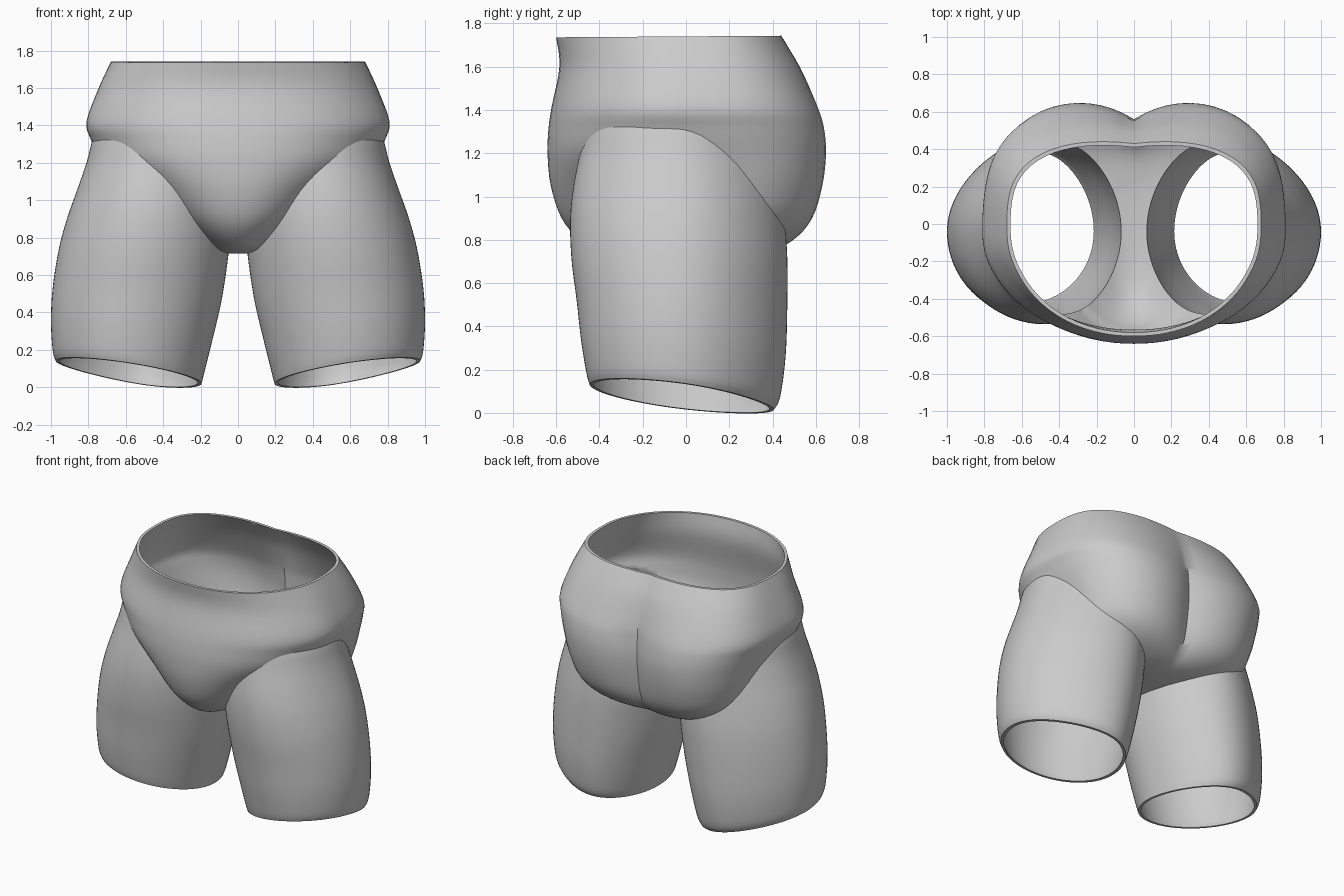
import bpy, bmesh, math
from math import cos, sin, pi, exp

if "Cube" in bpy.data.objects:
    bpy.data.objects.remove(bpy.data.objects["Cube"])

WALL = 0.02
SEG = 80
STEPS = 4

cloth = bpy.data.materials.new("light grey")
cloth.diffuse_color = (0.6, 0.6, 0.6, 1)
cloth.use_nodes = True
cloth.node_tree.nodes["Principled BSDF"].inputs["Base Color"].default_value = cloth.diffuse_color


def smooth_rows(rows):
    """Catmull-Rom interpolation of the profile rows."""
    out = []
    for i in range(len(rows) - 1):
        p0, p1 = rows[max(i - 1, 0)], rows[i]
        p2, p3 = rows[i + 1], rows[min(i + 2, len(rows) - 1)]
        for s in range(STEPS):
            t = s / STEPS
            out.append([0.5 * (2 * b + (c - a) * t + (2 * a - 5 * b + 4 * c - d) * t * t
                               + (3 * b - a - 3 * c + d) * t ** 3)
                        for a, b, c, d in zip(p0, p1, p2, p3)])
    return out + [list(rows[-1])]


def loft(name, rings):
    """Closed solid through a list of rings, bottom to top."""
    bm = bmesh.new()
    loops = [[bm.verts.new(p) for p in ring] for ring in rings]
    for a, b in zip(loops, loops[1:]):
        for i in range(SEG):
            j = (i + 1) % SEG
            bm.faces.new((a[i], a[j], b[j], b[i]))
    bm.faces.new(loops[0][::-1])
    bm.faces.new(loops[-1])
    bmesh.ops.recalc_face_normals(bm, faces=bm.faces)
    mesh = bpy.data.meshes.new(name)
    bm.to_mesh(mesh)
    bm.free()
    mesh.materials.append(cloth)
    ob = bpy.data.objects.new(name, mesh)
    bpy.context.collection.objects.link(ob)
    return ob


# Hips: z, front half width, back half width, front depth, back depth, cleft
HIPS = [
    (0.715, 0.07, 0.10, 0.20, 0.22, 0.00),
    (0.74, 0.15, 0.32, 0.38, 0.40, 0.03),
    (0.80, 0.24, 0.53, 0.49, 0.54, 0.08),
    (0.90, 0.37, 0.65, 0.575, 0.635, 0.12),
    (1.05, 0.53, 0.71, 0.625, 0.685, 0.14),
    (1.20, 0.715, 0.75, 0.64, 0.70, 0.14),
    (1.32, 0.785, 0.785, 0.635, 0.685, 0.13),
    (1.42, 0.815, 0.805, 0.62, 0.645, 0.10),
    (1.60, 0.745, 0.745, 0.585, 0.55, 0.05),
    (1.74, 0.68, 0.68, 0.60, 0.455, 0.025),
]


def hips(name, inset):
    rings = []
    for z, wf, wb, df, db, cleft in smooth_rows(HIPS):
        ring = []
        for i in range(SEG):
            a = 2 * pi * i / SEG
            c, s = cos(a), sin(a)
            k = min(max(0.5 + s, 0), 1)
            k = k * k * (3 - 2 * k)
            w = max(wf + (wb - wf) * k - inset, 0.02)
            # rounder in front, fuller behind
            n = 2.1 + 0.7 * k
            r = (abs(c) ** n + abs(s) ** n) ** (-1 / n)
            x = w * c * r
            if s < 0:
                y = s * r * (df - inset)
            else:
                y = s * r * (db - inset) - cleft * exp(-abs(x) / 0.22) * s
            ring.append((x, y, z + (inset if z < 0.95 else 0) + 0.007 * y * (z > 1.7)))
        rings.append(ring)
    if inset:
        rings.append([(x, y, z + 0.1) for x, y, z in rings[-1]])
    return loft(name, rings)


# Thigh: z, inner x, outer x, front depth, back depth
THIGH = [
    (0.075, 0.195, 0.975, 0.445, 0.405),
    (0.13, 0.18, 0.99, 0.46, 0.435),
    (0.30, 0.135, 1.0, 0.485, 0.46),
    (0.50, 0.085, 0.992, 0.505, 0.468),
    (0.72, 0.05, 0.962, 0.53, 0.468),
    (0.90, 0.04, 0.915, 0.535, 0.455),
    (1.05, 0.05, 0.862, 0.52, 0.44),
    (1.20, 0.06, 0.81, 0.49, 0.42),
    (1.35, 0.07, 0.767, 0.46, 0.39),
    (1.50, 0.12, 0.67, 0.40, 0.33),
]


def thigh(name, side, inset):
    rings = []
    for z, xi, xo, df, db in smooth_rows(THIGH):
        mid, half = (xi + xo) / 2, (xo - xi) / 2 - inset
        slant = max(0, 1 - (z - 0.075) / 0.6)
        ring = []
        for i in range(SEG):
            a = 2 * pi * i / SEG
            s = sin(a)
            # the back of the thigh leans towards the middle
            x = mid + half * cos(a) - 0.06 * max(s, 0) ** 2 * (1 + cos(a))
            y = -0.04 + s * ((df - 0.04 if s < 0 else db + 0.04) - inset)
            tilt = slant * (0.155 * (x - 0.58) - 0.125 * y)
            ring.append((side * x, y, z + tilt))
        rings.append(ring)
    if inset:
        rings.insert(0, [(x, y, z - 0.1) for x, y, z in rings[0]])
    return loft(name, rings)


def hollow(ob, cutters):
    """Cut the inner volumes out of a solid and shade it."""
    for o in bpy.context.selected_objects:
        o.select_set(False)
    bpy.context.view_layer.objects.active = ob
    ob.select_set(True)
    for c in cutters:
        m = ob.modifiers.new("hollow", "BOOLEAN")
        m.operation = "DIFFERENCE"
        m.solver = "EXACT"
        m.object = c
        bpy.ops.object.modifier_apply(modifier=m.name)
    bpy.ops.object.shade_smooth_by_angle(angle=math.radians(40))


# Inner volumes
hip_core = hips("hip_core", WALL)
right_core = thigh("right_core", 1, WALL)
left_core = thigh("left_core", -1, WALL)

# Visible shells
hollow(hips("hips", 0), [hip_core, right_core, left_core])
hollow(thigh("right_thigh", 1, 0), [right_core, hip_core])
hollow(thigh("left_thigh", -1, 0), [left_core, hip_core])

for core in (hip_core, right_core, left_core):
    bpy.data.objects.remove(core)
